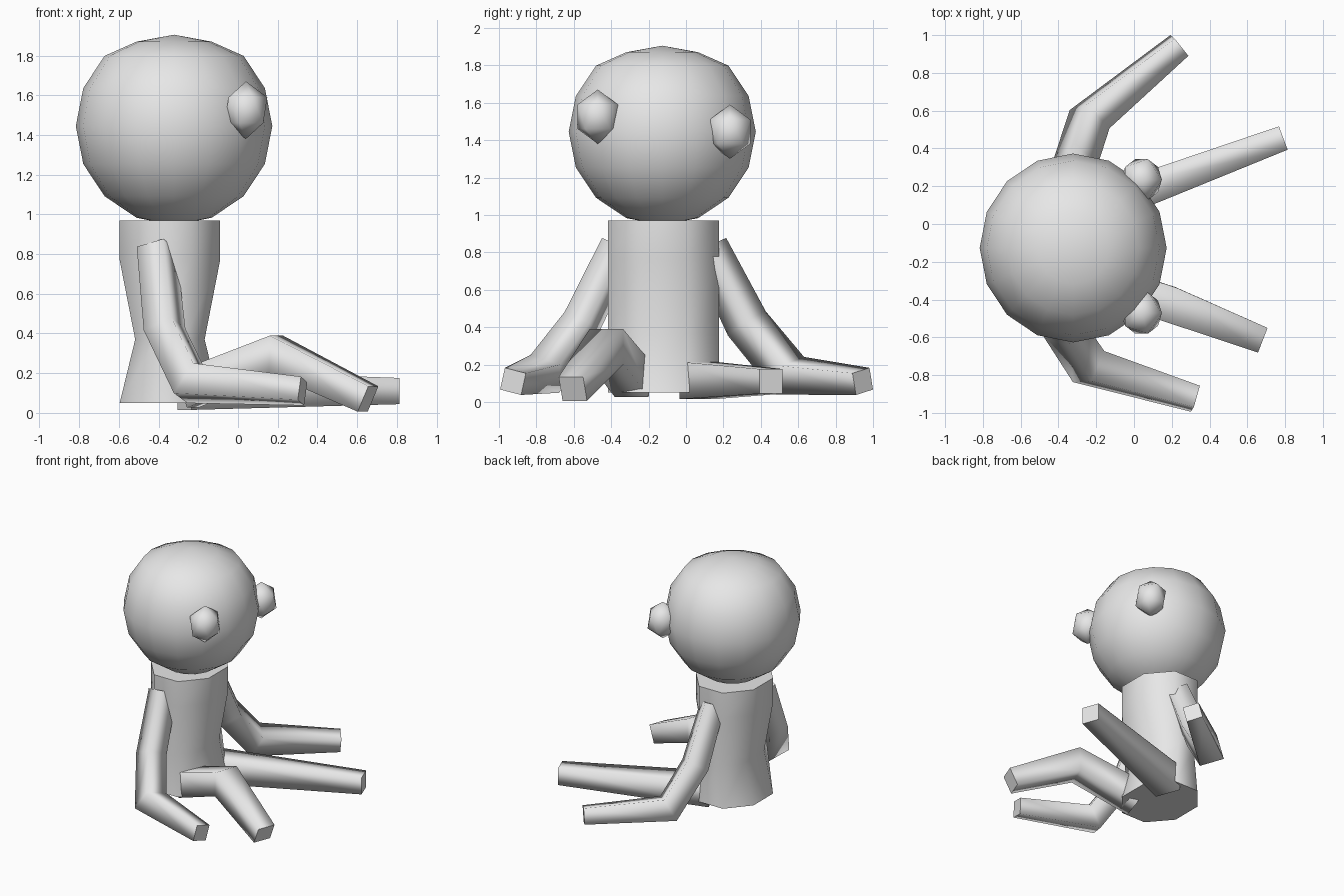
import bpy, bmesh, math
from mathutils import Vector, Matrix

cube = bpy.data.objects.get("Cube")
if cube:
    bpy.data.objects.remove(cube, do_unlink=True)

grey = bpy.data.materials.new("plain grey")
grey.use_nodes = True
grey.diffuse_color = (0.8, 0.8, 0.8, 1)
grey.node_tree.nodes["Principled BSDF"].inputs["Base Color"].default_value = (0.8, 0.8, 0.8, 1)


def finish(name, bm):
    bmesh.ops.recalc_face_normals(bm, faces=bm.faces)
    mesh = bpy.data.meshes.new(name)
    bm.to_mesh(mesh)
    bm.free()
    mesh.materials.append(grey)
    obj = bpy.data.objects.new(name, mesh)
    bpy.context.collection.objects.link(obj)
    return obj


def skin_rings(name, rings):
    """Join rings of points with smooth sides and flat end caps."""
    bm = bmesh.new()
    loops = [[bm.verts.new(p) for p in ring] for ring in rings]
    n = len(loops[0])
    for a, b in zip(loops, loops[1:]):
        for i in range(n):
            j = (i + 1) % n
            bm.faces.new((a[i], a[j], b[j], b[i])).smooth = True
    bm.faces.new(loops[0])
    bm.faces.new(loops[-1])
    return finish(name, bm)


def ellipse(x, y, z, rx, ry, sides):
    """Ring whose flat sides face the axes."""
    grow = 1 / math.cos(math.pi / sides)
    angles = [math.tau * (i + 0.5) / sides for i in range(sides)]
    return [Vector((x + rx * grow * math.cos(a), y + ry * grow * math.sin(a), z))
            for a in angles]


def limb(name, nodes, roll=0):
    """Square tube through (x, y, z, half width), framed from the free end back."""
    points = [Vector(n[:3]) for n in nodes]
    last = len(points) - 1
    rings, tangent, side = [], None, None
    for i in range(last, -1, -1):
        t = Vector()
        if i < last:
            t += (points[i + 1] - points[i]).normalized()
        if i > 0:
            t += (points[i] - points[i - 1]).normalized()
        t.normalize()
        if tangent is None:
            side = Matrix.Rotation(math.radians(roll), 3, t) @ t.cross(Vector((0, 0, 1))).normalized()
        else:
            side = tangent.rotation_difference(t) @ side
        tangent = t
        up = side.cross(t)
        w = nodes[i][3]
        rings.append([points[i] + (side * a + up * b) * w
                      for a, b in ((1, 1), (-1, 1), (-1, -1), (1, -1))])
    return skin_rings(name, rings)


# Torso: eight-sided tube with a pinched waist in depth only
skin_rings("torso", [ellipse(-0.343, -0.12, z, rx, 0.297, 8)
                     for z, rx in ((0.05, 0.253), (0.37, 0.175), (0.77, 0.253), (0.97, 0.253))])

# Head: slightly squashed ball
bm = bmesh.new()
bmesh.ops.create_uvsphere(bm, u_segments=16, v_segments=8, radius=0.5)
for v in bm.verts:
    v.co = (v.co.x * 0.99 - 0.322, v.co.y - 0.127,
            v.co.z * (0.92 if v.co.z > 0.4 else 1) + 1.445)
for f in bm.faces:
    f.smooth = True
finish("head", bm)

# Eyes: small faceted balls
for name, y, z in (("right_eye", -0.472, 1.525), ("left_eye", 0.235, 1.445)):
    bm = bmesh.new()
    bmesh.ops.create_icosphere(bm, subdivisions=1, radius=0.145)
    for v in bm.verts:
        v.co = (v.co.x * 0.83 + 0.04, v.co.y * 0.88 + y, v.co.z + z)
    for f in bm.faces:
        f.smooth = True
    finish(name, bm)

# Arms: shoulder, upper arm, elbow, hand
limb("right_arm", [(-0.41, -0.36, 0.83, 0.075), (-0.37, -0.56, 0.42, 0.08),
                   (-0.24, -0.755, 0.15, 0.09), (0.325, -0.925, 0.11, 0.06)], roll=-14)
limb("left_arm", [(-0.32, 0.12, 0.83, 0.075), (-0.31, 0.325, 0.42, 0.085),
                  (-0.235, 0.555, 0.14, 0.09), (0.24, 0.945, 0.11, 0.06)], roll=14)

# Legs: one bent at the knee, one straight
limb("right_leg", [(-0.26, -0.28, 0.115, 0.095), (0.19, -0.425, 0.295, 0.095),
                   (0.655, -0.605, 0.07, 0.07)])
limb("left_leg", [(-0.27, 0.06, 0.115, 0.1), (0.79, 0.455, 0.11, 0.066)])
